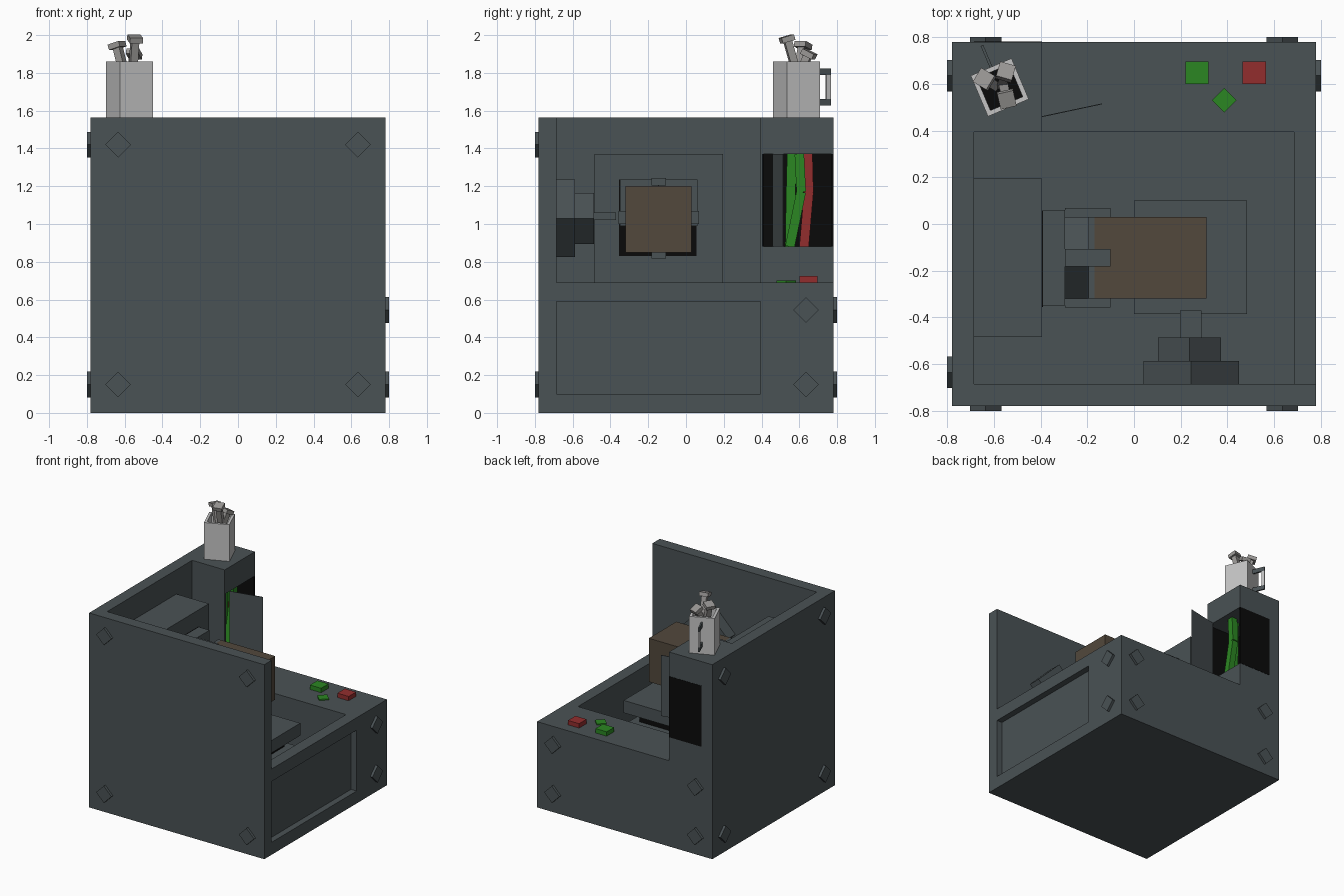
import bpy
from math import radians, sqrt, pi
from mathutils import Vector, Matrix

old = bpy.data.objects.get("Cube")
if old:
    bpy.data.objects.remove(old, do_unlink=True)


def material(name, *rgb):
    m = bpy.data.materials.new(name)
    m.use_nodes = True
    m.diffuse_color = (*rgb, 1)
    bsdf = next(n for n in m.node_tree.nodes if n.type == 'BSDF_PRINCIPLED')
    bsdf.inputs["Base Color"].default_value = (*rgb, 1)
    return m


STEEL = material("steel grey", .068, .084, .09)
BLACK = material("black", .003, .003, .003)
BROWN = material("brown", .085, .065, .045)
GREEN = material("green", .024, .24, .016)
RED = material("red", .29, .027, .027)
PALE = material("pale grey", .55, .55, .55)
BOLT = material("bolt grey", .32, .31, .30)


def block(name, mat, size, matrix):
    """Box of a given size placed by a matrix."""
    bpy.ops.mesh.primitive_cube_add(size=1)
    ob = bpy.context.object
    ob.name = name
    ob.data.transform(matrix @ Matrix.Diagonal((*size, 1)))
    ob.data.materials.append(mat)
    return ob


def box(name, mat, x, y, z):
    """Box from its extents on each axis."""
    size = [b - a for a, b in (x, y, z)]
    mid = Vector([(a + b) / 2 for a, b in (x, y, z)])
    return block(name, mat, size, Matrix.Translation(mid))


def diamond(name, mat, center, half, depth, axis):
    """Square prism turned 45 degrees about an axis."""
    size = [half * sqrt(2)] * 3
    size["XYZ".index(axis)] = depth
    turn = Matrix.Translation(center) @ Matrix.Rotation(pi / 4, 4, axis)
    return block(name, mat, size, turn)


def rod(name, mat, a, b, width):
    """Square bar between two points."""
    a, b = Vector(a), Vector(b)
    turn = (b - a).to_track_quat('Z', 'Y').to_matrix().to_4x4()
    return block(name, mat, (width, width, (b - a).length),
                 Matrix.Translation((a + b) / 2) @ turn)


S, I = .78, .685            # outer and inner half widths
TOP, DECK = 1.565, .69      # tall wall and low deck heights
C = .395                    # inner edge of the corner column

# Housing
box("floor", STEEL, (-S, S), (-S, S), (0, .1))
box("front_wall", STEEL, (-S, S), (-S, -I), (0, TOP))
box("side_wall", STEEL, (-S, -I), (-S, S), (0, TOP))
box("back_deck", STEEL, (-I, S), (C, S), (0, DECK))

# Low side wall with a recessed panel
box("side_panel", STEEL, (I, S - .05), (-I, C), (0, DECK))
box("panel_sill", STEEL, (I, S), (-I, C), (0, .1))
box("panel_lintel", STEEL, (I, S), (-I, C), (.59, DECK))

# Corner column with a wiring cabinet
LOW, HIGH = .88, 1.37
box("column_base", STEEL, (-S, -C), (C, S), (DECK, LOW))
box("column_cap", STEEL, (-S, -C), (C, S), (HIGH, TOP))
box("cabinet_front", STEEL, (-I, -C), (C, C + .008), (LOW, HIGH))
box("cabinet_lining", BLACK, (-I, -I + .008), (C + .008, S), (LOW, HIGH))
box("cabinet_front_lining", BLACK, (-I, -C), (C + .008, C + .016), (LOW, HIGH))
box("cabinet_back", BLACK, (-I, -C), (S - .01, S + .002), (LOW, HIGH))
block("cabinet_door", STEEL, (.264, .004, HIGH - LOW),
      Matrix.Translation((-.266, .487, 1.125)) @ Matrix.Rotation(radians(12), 4, 'Z'))

# Wires with one bend each
for name, mat, x, ys in (("green_wire", GREEN, -.52, (.56, .555, .55)),
                         ("second_green_wire", GREEN, -.47, (.6, .61, .55)),
                         ("red_wire", RED, -.58, (.645, .65, .625))):
    pts = [(x, y, z) for y, z in zip(ys, (HIGH, 1.17, LOW))]
    for a, b in zip(pts, pts[1:]):
        rod(name, mat, a, b, .05)

# Corner bolts
for s in (-.635, .635):
    for z in (.15, 1.42):
        diamond("front_bolt", STEEL, (s, -S, z), .068, .04, 'Y')
        diamond("side_bolt", STEEL, (-S, s, z), .068, .04, 'X')
    for z in (.15, .545):
        diamond("back_bolt", STEEL, (s, S, z), .068, .04, 'Y')
for z in (.15, .545):
    diamond("low_side_bolt", STEEL, (S, .635, z), .068, .04, 'X')

# Deck buttons
box("green_button", GREEN, (.22, .32), (.6, .695), (DECK, .725))
box("red_button", RED, (.465, .565), (.6, .695), (DECK, .725))
diamond("small_green_button", GREEN, (.387, .53, DECK), .052, .02, 'Z')

# Work table
box("table_foot", STEEL, (.08, .4), (-.3, .02), (.1, .4))
box("table_lower_plate", STEEL, (.02, .465), (-.365, .08), (.4, .5))
box("table_core", BLACK, (.08, .4), (-.3, .02), (.5, .58))
box("table_top", STEEL, (0, .485), (-.385, .1), (.58, .68))

# Machine housing and gripper arm
GY, GZ = -.145, 1.03
box("arm_housing", STEEL, (-I, -C), (-.485, .195), (.1, HIGH))
box("arm_slot", BLACK, (-C, -C + .006), (-.355, .055), (.83, 1.235))
box("arm_slide", STEEL, (-C, -.295), (-.35, .06), (.99, 1.235))
diamond("gripper_hub", STEEL, (-.245, GY, GZ), .175, .1, 'X')
box("gripper_palm", STEEL, (-.195, -.17), (-.32, .03), (.855, 1.2))
for s in (-1, 1):
    y, z = GY + s * .193, GZ + s * .193
    box("side_finger", STEEL, (-.295, -.1), (y - .02, y + .02), (1, 1.07))
    box("upright_finger", STEEL, (-.295, -.1), (-.183, -.107), (z - .02, z + .02))
box("held_crate", BROWN, (-.17, .31), (-.32, .03), (.85, 1.2))

# Stepped nozzle on the front wall
diamond("nozzle_base", STEEL, (.245, -.637, 1.03), .205, .1, 'Y')
diamond("nozzle_step", STEEL, (.237, -.537, 1.03), .135, .1, 'Y')
box("nozzle_tip", STEEL, (.197, .29), (-.49, -.37), (1.02, 1.06))

# Cup on the column, turned about its own axis
CUP = Matrix.Translation((-.575, .585, TOP)) @ Matrix.Rotation(radians(23), 4, 'Z')


def cup_box(name, mat, center, size):
    block(name, mat, size, CUP @ Matrix.Translation(center))


for s in (-1, 1):
    cup_box("cup_side", PALE, (s * .085, 0, .1475), (.02, .19, .295))
    cup_box("cup_end", PALE, (0, s * .085, .1475), (.15, .02, .295))
    cup_box("handle_arm", STEEL, (0, .145, .16 + s * .08), (.012, .1, .035))
cup_box("cup_fill", BLACK, (0, 0, .11), (.15, .15, .22))
cup_box("handle_grip", PALE, (0, .183, .16), (.012, .025, .125))

# Loose bolts standing in the cup
for foot, head in (((-.59, .59, 1.75), (-.64, .62, 1.945)),
                   ((-.56, .6, 1.75), (-.545, .535, 1.98)),
                   ((-.57, .58, 1.75), (-.55, .65, 1.9))):
    rod("loose_bolt_shank", BOLT, foot, head, .04)
    along = (Vector(head) - Vector(foot)).normalized()
    turn = along.to_track_quat('Z', 'Y').to_matrix().to_4x4()
    block("loose_bolt_head", BOLT, (.07, .07, .03), Matrix.Translation(head) @ turn)
